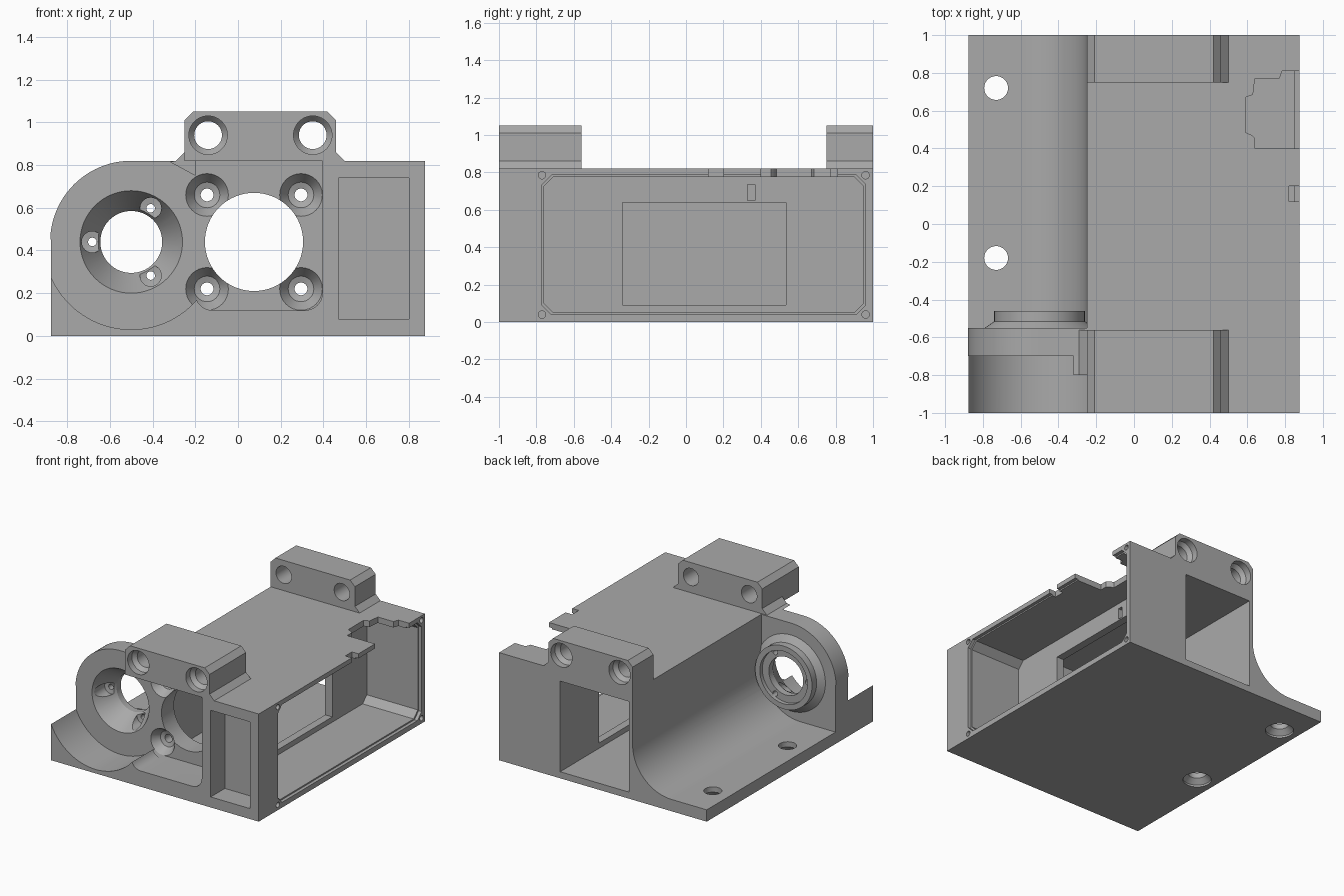
import bpy, bmesh, math
from math import cos, sin, pi

if "Cube" in bpy.data.objects:
    bpy.data.objects.remove(bpy.data.objects["Cube"], do_unlink=True)

grey = bpy.data.materials.new("plain grey")
grey.use_nodes = True
COLOUR = (0.4, 0.4, 0.4, 1)
grey.diffuse_color = COLOUR
grey.node_tree.nodes["Principled BSDF"].inputs["Base Color"].default_value = COLOUR


def arc(cx, cz, r, start, end, n=24):
    return [(cx + r * cos(start + (end - start) * i / n),
             cz + r * sin(start + (end - start) * i / n)) for i in range(n + 1)]


def loft(name, sections, axis="Y"):
    """Solid through matching outlines; each section is (position along axis, outline)."""
    place = {"X": lambda a, b, t: (t, a, b),
             "Y": lambda a, b, t: (a, t, b),
             "Z": lambda a, b, t: (a, b, t)}[axis]
    bm = bmesh.new()
    rings = [[bm.verts.new(place(a, b, t)) for a, b in pts] for t, pts in sections]
    n = len(rings[0])
    for low, high in zip(rings, rings[1:]):
        for i in range(n):
            j = (i + 1) % n
            bm.faces.new((low[i], low[j], high[j], high[i]))
    bm.faces.new(rings[0])
    bm.faces.new(rings[-1])
    bmesh.ops.recalc_face_normals(bm, faces=bm.faces[:])
    mesh = bpy.data.meshes.new(name)
    bm.to_mesh(mesh)
    bm.free()
    mesh.materials.append(grey)
    ob = bpy.data.objects.new(name, mesh)
    bpy.context.collection.objects.link(ob)
    return ob


def prism(name, pts, t0, t1, axis="Y"):
    return loft(name, [(t0, pts), (t1, pts)], axis)


def rect(a0, a1, b0, b1, c=0):
    if not c:
        return [(a0, b0), (a1, b0), (a1, b1), (a0, b1)]
    return [(a0 + c, b0), (a1 - c, b0), (a1, b0 + c), (a1, b1 - c),
            (a1 - c, b1), (a0 + c, b1), (a0, b1 - c), (a0, b0 + c)]


def turned(name, ca, cb, steps, axis="Y", n=48):
    """Round solid; steps are (position along axis, radius)."""
    return loft(name, [(t, arc(ca, cb, r, 0, 2 * pi * (n - 1) / n, n - 1))
                       for t, r in steps], axis)


def combine(target, tool, operation):
    mod = target.modifiers.new("combine", "BOOLEAN")
    mod.operation, mod.solver, mod.object = operation, "EXACT", tool
    with bpy.context.temp_override(object=target, active_object=target,
                                   selected_objects=[target]):
        bpy.ops.object.modifier_apply(modifier=mod.name)
    bpy.data.objects.remove(tool, do_unlink=True)


def add(tool):
    combine(housing, tool, "UNION")


def cut(tool):
    combine(housing, tool, "DIFFERENCE")


# Box with a fillet sweeping down to the side base plate
housing = prism("housing", [(-0.875, 0), (0.875, 0), (0.875, 0.82), (-0.25, 0.82)]
                + arc(-0.58, 0.42, 0.33, 0, -pi / 2) + [(-0.875, 0.09)], -1, 1)

# Bearing flange and the cradle block in front of it
TX, MX, CZ = -0.5, 0.075, 0.44
add(prism("cradle", rect(-0.875, -0.2, 0, 0.3), -1, -0.6))
add(prism("bearing_flange", [(-0.875, 0), (-0.2, 0), (-0.2, 0.82)]
          + arc(TX, CZ, 0.38, pi / 2, pi)[:-1] + [(-0.875, CZ)], -0.7, -0.55))
add(turned("bearing_collar", TX, CZ, [(-0.6, 0.29), (-0.55, 0.29), (-0.515, 0.24), (-0.46, 0.24)]))

# Front recesses: round one for the bearing, rounded pocket for the motor, side pocket
cut(turned("cradle_cutter", TX, CZ, [(-1.1, 0.41), (-0.7, 0.41)], n=96))
cut(prism("motor_pocket", [(-0.265, 0.819), (-0.265, 0.5), (-0.2, 0.3)]
          + arc(-0.12, 0.2, 0.08, pi, 1.5 * pi, 8)
          + arc(0.315, 0.2, 0.08, -pi / 2, 0, 8) + [(0.395, 0.819)], -1.1, -0.7))
cut(prism("side_pocket", rect(0.47, 0.8, 0.08, 0.74), -1.1, -0.83))

# Mounting lugs on top, front and back
lug = [(-0.25, 0.8), (0.5, 0.8), (0.5, 0.82), (0.46, 0.86), (0.46, 1.01),
       (0.42, 1.05), (-0.21, 1.05), (-0.25, 1.01)]
# the lug bottom sits on the pocket ceiling at the front
front_lug = [(-0.25, 0.819), (0.5, 0.819)] + lug[2:]
for pts, y0, y1 in ((front_lug, -1, -0.56), (lug, 0.75, 1)):
    add(prism("lug", pts, y0, y1))
add(prism("lug_flare", [(-0.2, 0.75), (-0.2, 0.86), (-0.25, 0.86), (-0.29, 0.82),
                        (-0.32, 0.815)], -0.8, -0.56))
for x in (-0.14, 0.35):
    cut(turned("lug_hole", x, 0.94, [(-1.05, 0.09), (-0.95, 0.09), (-0.92, 0.065),
                                     (0.92, 0.065), (0.95, 0.09), (1.05, 0.09)]))

# Motor compartment, open at the back
cut(prism("motor_bay", rect(-0.22, 0.36, 0.05, 0.74), -0.55, 1.1))
cut(turned("motor_hole", MX, CZ, [(-0.8, 0.23), (-0.5, 0.23)], n=64))
for sx in (-1, 1):
    for sz in (-1, 1):
        cut(turned("motor_screw", MX + 0.22 * sx, CZ + 0.22 * sz,
                   [(-0.75, 0.1), (-0.7, 0.1), (-0.64, 0.06), (-0.63, 0.03), (-0.5, 0.03)], n=32))

# Bearing bore with its conical mouth, rear seat and three screws
cut(turned("bearing_bore", TX, CZ, [(-0.75, 0.24), (-0.7, 0.24), (-0.54, 0.145),
                                    (-0.4, 0.145)], n=64))
cut(turned("bearing_seat", TX, CZ, [(-0.49, 0.2), (-0.4, 0.2)]))
for k in range(3):
    a = pi + k * 2 * pi / 3
    cut(turned("bearing_screw", TX + 0.182 * cos(a), CZ + 0.182 * sin(a),
               [(-0.75, 0.05), (-0.56, 0.05), (-0.555, 0.02), (-0.4, 0.02)], n=24))

# Electronics compartment, open at the side, with a shallow cover rim
cut(prism("electronics_bay", rect(-0.76, 0.95, 0.05, 0.775, 0.05), 0.42, 1, "X"))
cut(prism("cover_rim", rect(-0.77, 0.96, 0.04, 0.785, 0.05), 0.85, 1, "X"))
cut(prism("cable_window", rect(-0.34, 0.535, 0.09, 0.64), 0.3, 0.5, "X"))
cut(prism("cable_slot", rect(0.33, 0.37, 0.65, 0.735), 0.3, 0.5, "X"))
for y in (-0.77, 0.96):
    for z in (0.04, 0.785):
        cut(turned("cover_screw", y, z, [(0.75, 0.02), (0.9, 0.02)], "X", 16))

# Connector notches in the roof edge
cut(prism("large_notch", [(0.9, 0.4), (0.64, 0.4), (0.64, 0.455), (0.625, 0.47), (0.59, 0.485),
                          (0.59, 0.67), (0.63, 0.685), (0.64, 0.77), (0.77, 0.77),
                          (0.785, 0.81), (0.9, 0.81)], 0.7, 0.9, "Z"))
cut(prism("small_notch", rect(0.82, 0.9, 0.12, 0.2), 0.7, 0.9, "Z"))

# Base plate holes, countersunk from below
for y in (0.72, -0.18):
    cut(turned("base_hole", -0.73, y, [(-0.05, 0.1), (0.015, 0.1), (0.05, 0.063), (0.2, 0.063)], "Z"))

for ob in bpy.context.selected_objects:
    ob.select_set(False)
housing.select_set(True)
bpy.context.view_layer.objects.active = housing
bpy.ops.object.shade_smooth_by_angle(angle=math.radians(25))
